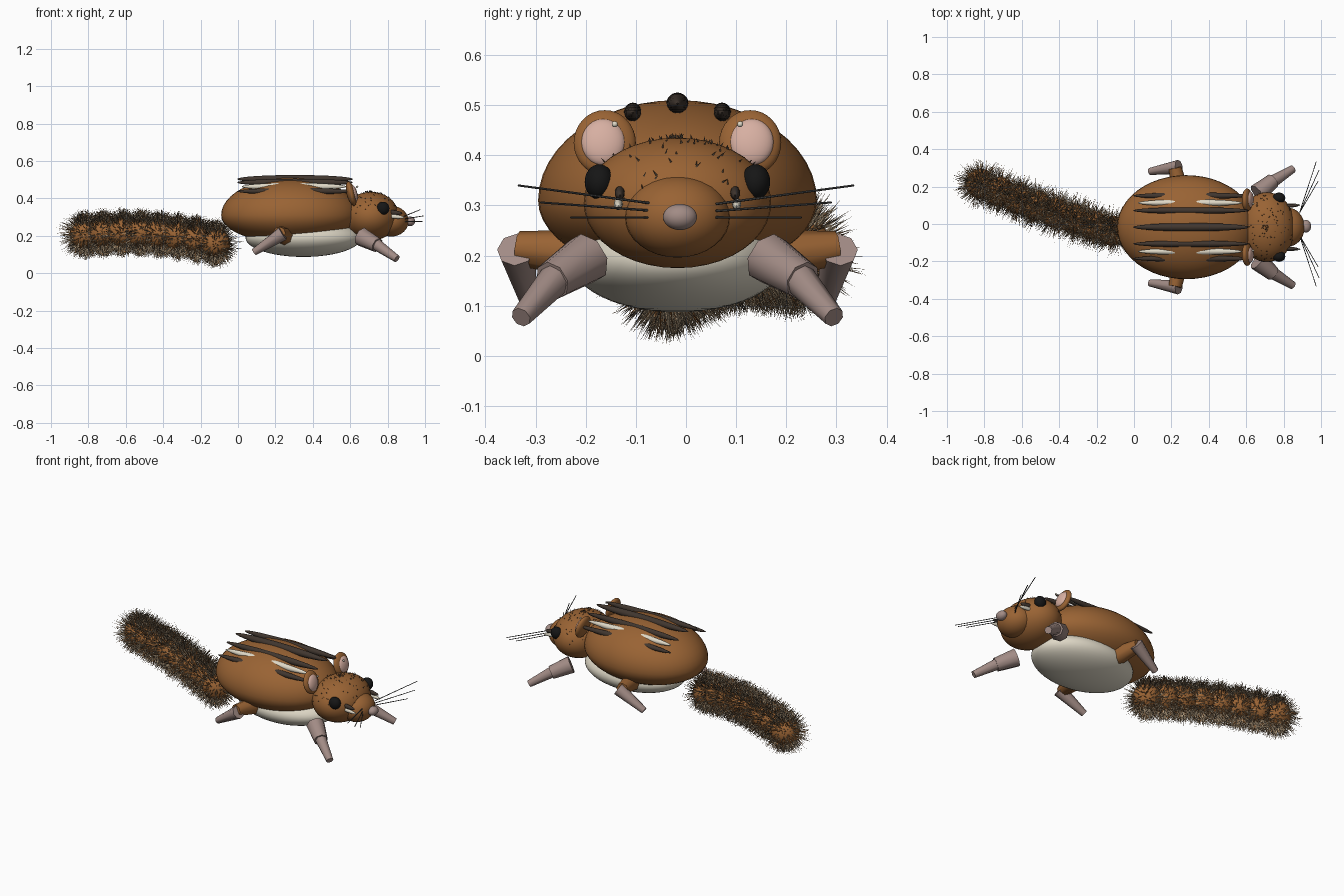
import bpy, bmesh, math, random
from mathutils import Vector, Matrix

if "Cube" in bpy.data.objects:
    bpy.data.objects.remove(bpy.data.objects["Cube"])

random.seed(4)
YC = -0.017  # body midline


def mat(name, rgb):
    m = bpy.data.materials.new(name)
    m.diffuse_color = (*rgb, 1)
    m.use_nodes = True
    m.node_tree.nodes["Principled BSDF"].inputs["Base Color"].default_value = m.diffuse_color
    return m


BROWN = mat("brown_coat", (0.32, 0.125, 0.034))
DARK = mat("dark_stripe", (0.052, 0.037, 0.028))
CREAM = mat("cream", (0.74, 0.69, 0.57))
PAW = mat("paw_grey_pink", (0.36, 0.26, 0.235))
PINK = mat("ear_pink", (0.68, 0.43, 0.36))
BLACK = mat("eye_black", (0.008, 0.008, 0.008))
WHISK = mat("whisker_grey", (0.06, 0.06, 0.06))
TAN = mat("fur_tan", (0.44, 0.33, 0.21))
FDARK = mat("fur_dark", (0.06, 0.043, 0.03))


def finish(bm, name, mats, smooth=True):
    me = bpy.data.meshes.new(name)
    bm.to_mesh(me)
    bm.free()
    for m in mats:
        me.materials.append(m)
    ob = bpy.data.objects.new(name, me)
    bpy.context.collection.objects.link(ob)
    if smooth:
        bpy.context.view_layer.objects.active = ob
        for o in bpy.context.selected_objects:
            o.select_set(False)
        ob.select_set(True)
        bpy.ops.object.shade_smooth_by_angle(angle=math.radians(50))
    return ob


def ball(name, c, r, m, low=None, tilt=0.0, seg=32):
    """Ellipsoid; low sets a different depth for the lower half."""
    bm = bmesh.new()
    bmesh.ops.create_uvsphere(bm, u_segments=seg, v_segments=seg // 2, radius=1)
    rot = Matrix.Rotation(tilt, 3, 'Y')
    for v in bm.verts:
        rz = low if low and v.co.z < 0 else r[2]
        v.co = rot @ Vector((v.co.x * r[0], v.co.y * r[1], v.co.z * rz)) + Vector(c)
    return finish(bm, name, [m])


def cone(name, a, b, r1, r2, m, seg=8):
    """Tapered limb from a to b."""
    a, b = Vector(a), Vector(b)
    d = b - a
    bm = bmesh.new()
    bmesh.ops.create_cone(bm, cap_ends=True, segments=seg, radius1=r1, radius2=r2, depth=d.length)
    q = d.to_track_quat('Z', 'Y').to_matrix().to_4x4()
    bm.transform(Matrix.Translation((a + b) / 2) @ q)
    return finish(bm, name, [m])


def hair(bm, p, d, length, w, mi):
    """One thin three-sided strand."""
    s = d.orthogonal().normalized()
    t = d.cross(s).normalized()
    base = [bm.verts.new(p + w * (math.cos(k * 2.094) * s + math.sin(k * 2.094) * t)) for k in range(3)]
    tip = bm.verts.new(p + d * length)
    for k in range(3):
        bm.faces.new((base[k], base[(k + 1) % 3], tip)).material_index = mi


def pole_dir():
    """Random direction, denser towards top and bottom."""
    lat = random.uniform(-math.pi / 2, math.pi / 2)
    lon = random.uniform(0, 2 * math.pi)
    return Vector((math.cos(lat) * math.cos(lon), math.cos(lat) * math.sin(lon), math.sin(lat)))


# Trunk and face
ball("body", (0.28, YC, 0.31), (0.37, 0.278, 0.2), BROWN, low=0.15, seg=48)
ball("belly", (0.35, YC, 0.19), (0.31, 0.213, 0.103), CREAM, seg=48)
HEAD_C, HEAD_R = Vector((0.71, YC, 0.305)), Vector((0.15, 0.187, 0.13))
ball("head", HEAD_C, HEAD_R, BROWN, seg=40)
ball("snout", (0.82, YC, 0.278), (0.092, 0.105, 0.082), BROWN)
ball("nose", (0.92, -0.012, 0.277), (0.027, 0.034, 0.026), PAW)
ball("centre_back_stripe", (0.305, YC, 0.503), (0.31, 0.022, 0.022), DARK)

for side, s in (("left", 1), ("right", -1)):
    def P(x, y, z):
        return (x, YC + s * y, z)

    # Back stripes
    ball(side + "_inner_back_stripe", P(0.305, 0.089, 0.485), (0.31, 0.018, 0.02), DARK)
    ball(side + "_pale_back_stripe", P(0.30, 0.130, 0.463), (0.28, 0.019, 0.02), CREAM)
    ball(side + "_outer_back_stripe", P(0.305, 0.168, 0.438), (0.31, 0.018, 0.018), DARK)
    # Face details
    ball(side + "_eye", P(0.775, 0.156, 0.347), (0.034, 0.029, 0.035), BLACK)
    ball(side + "_dark_face_stripe", P(0.825, 0.115, 0.325), (0.055, 0.01, 0.013), DARK, tilt=0.1, seg=16)
    ball(side + "_pale_face_stripe", P(0.835, 0.118, 0.303), (0.055, 0.009, 0.011), CREAM, tilt=0.1, seg=16)
    # Ears
    ball(side + "_ear", P(0.605, 0.145, 0.425), (0.024, 0.062, 0.067), BROWN, tilt=-0.25)
    ball(side + "_inner_ear", P(0.618, 0.148, 0.426), (0.02, 0.044, 0.048), PINK, tilt=-0.25)
    ball(side + "_ear_bead", P(0.637, 0.125, 0.462), (0.006, 0.006, 0.006), CREAM, seg=12)
    # Front leg
    cone(side + "_front_upper_leg", P(0.66, 0.18, 0.195), P(0.745, 0.25, 0.15), 0.052, 0.04, PAW)
    cone(side + "_front_paw", P(0.735, 0.24, 0.157), P(0.85, 0.312, 0.077), 0.034, 0.021, PAW)
    # Hind leg
    cone(side + "_hind_thigh", P(0.25, 0.17, 0.2), P(0.22, 0.318, 0.215), 0.052, 0.034, BROWN)
    cone(side + "_hind_paw", P(0.24, 0.322, 0.212), P(0.085, 0.298, 0.112), 0.038, 0.019, PAW)
    # Whiskers
    for i, (z0, x1, y1, z1) in enumerate(((0.303, 0.975, 0.335, 0.34), (0.289, 0.99, 0.29, 0.306),
                                          (0.276, 0.985, 0.23, 0.276))):
        cone(f"{side}_whisker_{i + 1}", (0.885, s * 0.06, z0), (x1, s * y1, z1), 0.0025, 0.002, WHISK, seg=6)

# Tail core: overlapping balls along a gentle curve
N, R = 8, 0.08
centres = []
for i in range(N):
    t = i / (N - 1)
    c = Vector((-0.12 - 0.70 * t, -0.035 + 0.2 * t + 0.05 * t * t, 0.16 + 0.165 * t - 0.12 * t * t))
    centres.append(c)
    ball(f"tail_segment_{i + 1}", c, (R, R, R), BROWN, seg=24)

# Tail fur: dense above and below, sparser but longer on the flanks
bm = bmesh.new()
for i, c in enumerate(centres):
    for _ in range(1500):
        d = pole_dir()
        if abs(d.z) < 0.65 and random.random() < 0.5:
            continue
        d2 = (d + 0.25 * Vector((random.gauss(0, 1), random.gauss(0, 1), random.gauss(0, 0.6)))).normalized()
        length = random.uniform(0.03, 0.085 - 0.02 * abs(d2.z))
        if d2.x < -0.8 and i == N - 1:
            length *= 1.15
        p = c + d * R * 0.98
        tip = p + d2 * length
        if any((tip - o).length < R for o in centres):
            continue
        mi = random.choices((0, 1, 2), (0.7, 0.17, 0.13))[0]
        hair(bm, p, d2, length, 0.0021, mi)
finish(bm, "tail_fur", [TAN, FDARK, BROWN], smooth=False)

# Short dark hairs scattered over the crown and cheeks
bm = bmesh.new()
for _ in range(260):
    d = pole_dir()
    if d.z < 0.05:
        continue
    p = HEAD_C + d * HEAD_R
    n = Vector([d[k] / HEAD_R[k] for k in range(3)]).normalized()
    lean = (n + Vector((-0.8, random.uniform(-0.6, 0.6), 0))).normalized()
    hair(bm, p, lean, random.uniform(0.006, 0.014), 0.0022, 0)
finish(bm, "head_hairs", [FDARK], smooth=False)
